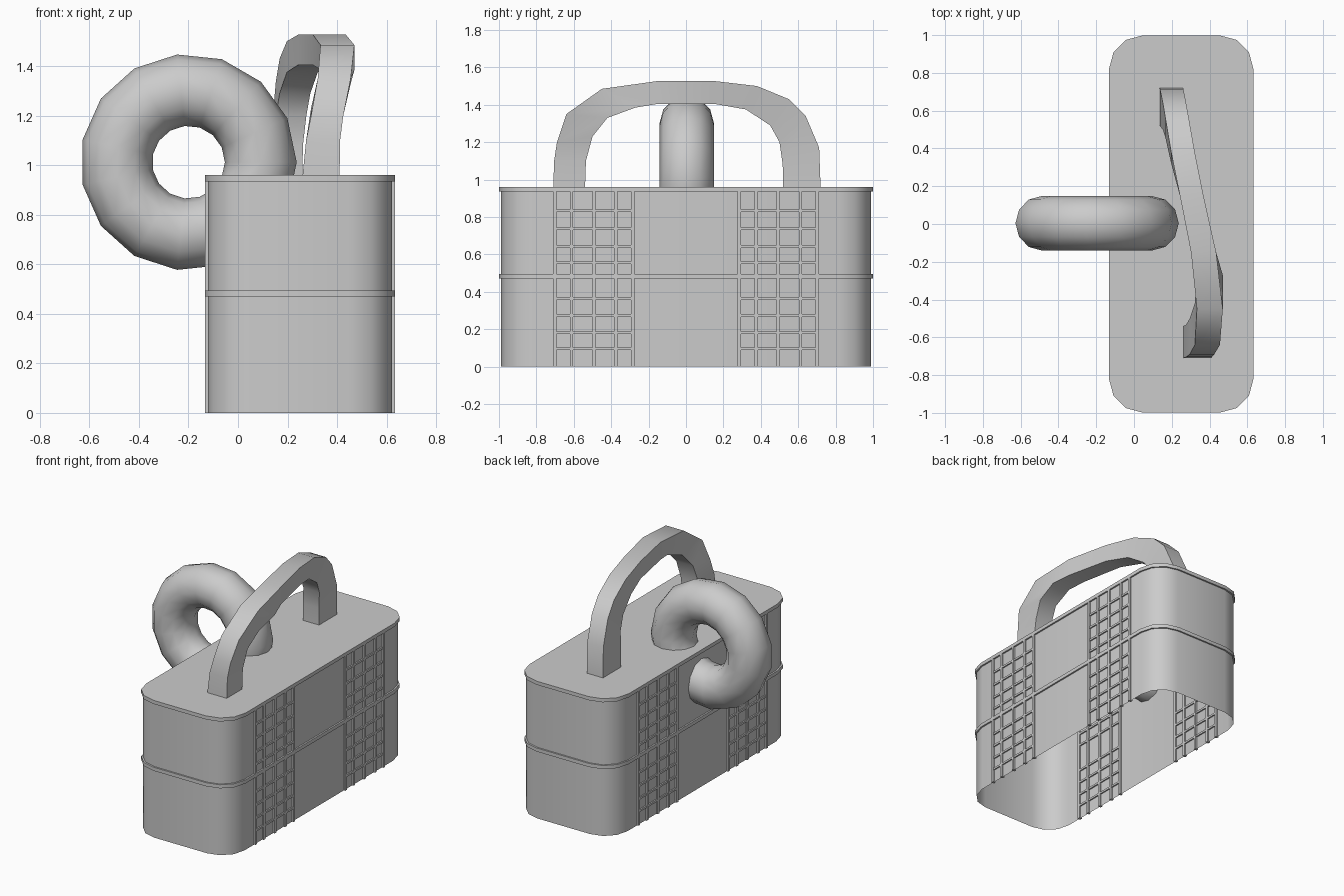
import bpy, bmesh
from math import cos, sin, pi, radians

if "Cube" in bpy.data.objects:
    bpy.data.objects.remove(bpy.data.objects["Cube"])

CX = 0.25                      # centre line of the basket body
HX, HY, R = 0.372, 0.988, 0.17  # wall half sizes and corner radius


def finish(name, bm, smooth=None):
    bmesh.ops.recalc_face_normals(bm, faces=bm.faces)
    me = bpy.data.meshes.new(name)
    bm.to_mesh(me)
    bm.free()
    ob = bpy.data.objects.new(name, me)
    bpy.context.collection.objects.link(ob)
    if smooth:
        bpy.ops.object.select_all(action='DESELECT')
        ob.select_set(True)
        bpy.context.view_layer.objects.active = ob
        bpy.ops.object.shade_smooth_by_angle(angle=radians(smooth))
    return ob


def outline(bm, grow, z):
    """Rounded rectangle, three segments per corner."""
    pts = []
    for k, (sx, sy) in enumerate([(1, 1), (-1, 1), (-1, -1), (1, -1)]):
        for i in range(4):
            a = (k + i / 3) * pi / 2
            pts.append(bm.verts.new((CX + sx * (HX - R) + (R + grow) * cos(a),
                                     sy * (HY - R) + (R + grow) * sin(a), z)))
    return pts


def skin(bm, loops, closed=False):
    """Bridge consecutive closed loops with quads."""
    n = len(loops[0])
    for j in range(len(loops) if closed else len(loops) - 1):
        a, b = loops[j], loops[(j + 1) % len(loops)]
        for i in range(n):
            k = (i + 1) % n
            bm.faces.new((a[i], a[k], b[k], b[i]))


# open-bottomed wall
bm = bmesh.new()
skin(bm, [outline(bm, 0, 0), outline(bm, 0, 0.94)])
finish("basket_wall", bm, 40)

# lid with overhanging rim
bm = bmesh.new()
lid = [outline(bm, 0.011, 0.935), outline(bm, 0.011, 0.96)]
skin(bm, lid)
for loop in lid:
    bm.faces.new(loop)
finish("lid", bm, 40)

# middle band
bm = bmesh.new()
skin(bm, [outline(bm, g, z) for g, z in
          [(0, 0.47), (0.011, 0.47), (0.011, 0.495), (0, 0.495)]], True)
finish("middle_band", bm, 40)


# lattice panels, two on each long side
def box(bm, x0, x1, y0, y1, z0, z1):
    v = bmesh.ops.create_cube(bm, size=1)["verts"]
    for p in v:
        p.co = (x0 if p.co.x < 0 else x1, y0 if p.co.y < 0 else y1,
                z0 if p.co.z < 0 else z1)


for side, sx in (("left", -1), ("right", 1)):
    for end, sy in (("front", -1), ("back", 1)):
        bm = bmesh.new()
        x = CX + sx * HX
        for y in (0.284, 0.376, 0.492, 0.612, 0.702):
            box(bm, x - 0.011, x + 0.011, sy * y - 0.009, sy * y + 0.009, 0, 0.94)
        for z in (0.096, 0.182, 0.273, 0.364, 0.556, 0.642, 0.738, 0.834):
            ys = sorted((sy * 0.284, sy * 0.702))
            box(bm, x - 0.009, x + 0.009, *ys, z - 0.007, z + 0.007)
        finish(f"lattice_{side}_{end}", bm)

# ring passing through lid and wall
bm = bmesh.new()
loops = []
for i in range(15):
    a = 2 * pi * i / 15
    loops.append([])
    for j in range(12):
        b = 2 * pi * j / 12
        r = 0.292 + 0.145 * cos(b)
        loops[-1].append(bm.verts.new((-0.2 + r * cos(a), 0.004 + 0.145 * sin(b),
                                       1.012 + r * sin(a))))
skin(bm, loops, True)
finish("ring", bm, 60)

# skewed arch handle: outer y, z / inner y, z / left x, right x
stations = [
    (-0.71, 0.95, -0.54, 0.95, 0.26, 0.41),
    (-0.705, 1.1, -0.535, 1.1, 0.275, 0.412),
    (-0.69, 1.2, -0.50, 1.23, 0.295, 0.425),
    (-0.64, 1.35, -0.42, 1.33, 0.322, 0.455),
    (-0.45, 1.485, -0.27, 1.385, 0.333, 0.47),
    (-0.15, 1.527, -0.15, 1.405, 0.302, 0.435),
    (0.15, 1.527, 0.15, 1.405, 0.243, 0.368),
    (0.38, 1.50, 0.32, 1.375, 0.197, 0.322),
    (0.55, 1.43, 0.45, 1.29, 0.168, 0.292),
    (0.64, 1.34, 0.50, 1.20, 0.153, 0.276),
    (0.712, 1.17, 0.517, 1.08, 0.138, 0.262),
    (0.72, 0.95, 0.52, 0.95, 0.135, 0.26),
]
bm = bmesh.new()
loops = [[bm.verts.new(p) for p in ((xl, yo, zo), (xr, yo, zo), (xr, yi, zi), (xl, yi, zi))]
         for yo, zo, yi, zi, xl, xr in stations]
skin(bm, loops)
bm.faces.new(loops[0])
bm.faces.new(loops[-1])
finish("handle", bm, 40)
